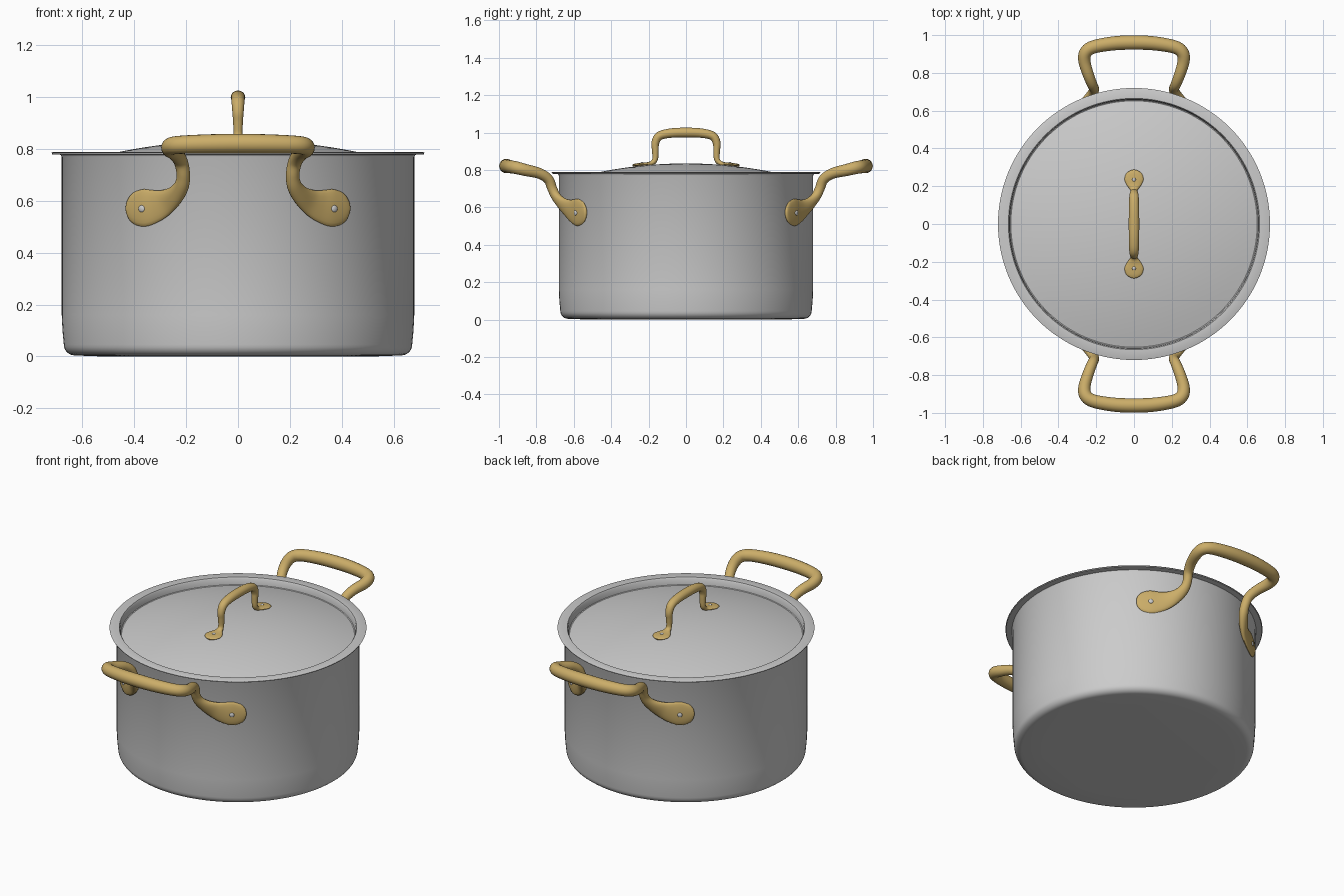
import bpy, math
from mathutils import Vector

if "Cube" in bpy.data.objects:
    bpy.data.objects.remove(bpy.data.objects["Cube"])

brass = bpy.data.materials.new("brass")
brass.diffuse_color = (0.60, 0.42, 0.14, 1)
brass.use_nodes = True
brass.node_tree.nodes["Principled BSDF"].inputs["Base Color"].default_value = brass.diffuse_color


def make(name, verts, faces, mat=None, angle=35):
    me = bpy.data.meshes.new(name)
    me.from_pydata(verts, [], faces)
    me.update()
    ob = bpy.data.objects.new(name, me)
    bpy.context.collection.objects.link(ob)
    if mat:
        me.materials.append(mat)
    bpy.ops.object.select_all(action='DESELECT')
    ob.select_set(True)
    bpy.context.view_layer.objects.active = ob
    bpy.ops.object.mode_set(mode='EDIT')
    bpy.ops.mesh.select_all(action='SELECT')
    bpy.ops.mesh.normals_make_consistent(inside=False)
    bpy.ops.object.mode_set(mode='OBJECT')
    bpy.ops.object.shade_smooth_by_angle(angle=math.radians(angle))
    return ob


def lathe(name, profile, n=128):
    """Revolve (r, z) points; the first and last lie on the axis."""
    verts, rings = [], []
    for r, z in profile:
        ring = [(r * math.cos(2 * math.pi * i / n), r * math.sin(2 * math.pi * i / n), z)
                for i in range(n)] if r > 0 else [(0, 0, z)]
        rings.append(range(len(verts), len(verts) + len(ring)))
        verts += ring
    faces = []
    for a, b in zip(rings, rings[1:]):
        for i in range(n):
            j = (i + 1) % n
            q = [a[i % len(a)], a[j % len(a)], b[j % len(b)], b[i % len(b)]]
            faces.append(list(dict.fromkeys(q)))
    return make(name, verts, faces)


def spline(pts, steps=5):
    """Catmull-Rom through tuples of any length."""
    out = []
    for i in range(len(pts) - 1):
        p = [pts[max(0, min(len(pts) - 1, i + k))] for k in (-1, 0, 1, 2)]
        for s in range(steps):
            t = s / steps
            out.append([0.5 * (2 * b + (c - a) * t + (2 * a - 5 * b + 4 * c - d) * t * t
                               + (3 * b - a - 3 * c + d) * t ** 3) for a, b, c, d in zip(*p)])
    return out + [list(pts[-1])]


def sweep(name, pts, normal, n=20):
    """Loft ellipses along (x, y, z, half width, half thickness, blend)."""
    rows = spline(pts)
    pos = [Vector(r[:3]) for r in rows]
    verts, faces = [], []
    for i, r in enumerate(rows):
        tan = (pos[min(i + 1, len(pos) - 1)] - pos[max(i - 1, 0)]).normalized()
        nor = normal(pos[i], r[5])
        nor = (nor - tan * nor.dot(tan)).normalized()
        side = tan.cross(nor)
        for k in range(n):
            a = 2 * math.pi * k / n
            verts.append(pos[i] + side * max(r[3], .003) * math.cos(a)
                         + nor * max(r[4], .002) * math.sin(a))
    for i in range(len(rows) - 1):
        for k in range(n):
            m = (k + 1) % n
            faces.append((i * n + k, i * n + m, (i + 1) * n + m, (i + 1) * n + k))
    faces += [tuple(range(n)), tuple(range(len(verts) - n, len(verts)))]
    return make(name, verts, faces, brass, 50)


def rivet(name, loc, direction, r):
    bpy.ops.mesh.primitive_uv_sphere_add(segments=16, ring_count=8, radius=r, location=loc)
    ob = bpy.context.object
    ob.name = name
    ob.scale.z = 0.5
    ob.rotation_euler = Vector(direction).to_track_quat('Z', 'Y').to_euler()
    bpy.ops.object.shade_smooth()


# pot body: rounded base, thin wall, flared rim, hollow inside
base = [(0.63 + 0.042 * math.sin(a), 0.046 - 0.042 * math.cos(a))
        for a in [math.pi / 2 * i / 6 for i in range(7)]]
lathe("pot_body", [(0, 0), (0.52, 0)] + base + [
    (0.677, 0.10), (0.68, 0.16), (0.68, 0.77), (0.684, 0.778), (0.717, 0.780),
    (0.717, 0.784), (0.68, 0.784), (0.668, 0.775), (0.667, 0.06), (0.63, 0.02), (0, 0.02)])

# lid: shallow dome sunk inside a flat flange
def dome(r):
    return 0.835 - 0.217 * r * r

radii = [0.652 * i / 12 for i in range(13)]
lathe("lid", [(r, dome(r)) for r in radii] + [
    (0.657, 0.745), (0.660, 0.780), (0.665, 0.788), (0.716, 0.788), (0.72, 0.786),
    (0.716, 0.784), (0.664, 0.782), (0.656, 0.735)]
    + [(r, dome(r) - 0.01) for r in reversed(radii)])

# side handles: riveted plate, neck, arm and thick bar
half = [
    (0.430, -0.533, 0.572, 0.012, 0.006, 0),
    (0.424, -0.538, 0.572, 0.035, 0.010, 0),
    (0.405, -0.552, 0.572, 0.059, 0.012, 0),
    (0.365, -0.580, 0.573, 0.072, 0.013, 0),
    (0.320, -0.607, 0.580, 0.063, 0.014, 0),
    (0.280, -0.632, 0.595, 0.050, 0.018, 0),
    (0.243, -0.665, 0.622, 0.037, 0.023, 0),
    (0.218, -0.695, 0.658, 0.029, 0.025, 0.1),
    (0.211, -0.715, 0.700, 0.026, 0.026, 0.3),
    (0.220, -0.736, 0.750, 0.027, 0.027, 0.6),
    (0.240, -0.785, 0.782, 0.029, 0.029, 1),
    (0.262, -0.860, 0.800, 0.032, 0.032, 1),
    (0.256, -0.908, 0.812, 0.034, 0.034, 1),
    (0.215, -0.937, 0.817, 0.035, 0.035, 1),
    (0.110, -0.956, 0.820, 0.037, 0.037, 1),
    (0.000, -0.961, 0.821, 0.038, 0.038, 1)]
for s, label in ((1, "front"), (-1, "back")):
    path = half + [(-p[0],) + p[1:] for p in half[-2::-1]]
    path = [(p[0], p[1] * s) + p[2:] for p in path]
    sweep(label + "_handle", path, lambda p, k:
          Vector((p.x, p.y, 0)).normalized() * (1 - k) + Vector((0, 0, -k)))
    for sx in (1, -1):
        d = Vector((0.365 * sx, -0.580 * s, 0)).normalized()
        rivet(label + "_handle_rivet", d * 0.697 + Vector((0, 0, 0.57)), d, 0.014)

# lid handle: round feet, slim legs and arched grip
half = [
    (0, -0.286, 0.823, 0.010, 0.004, 0),
    (0, -0.280, 0.825, 0.026, 0.006, 0),
    (0, -0.265, 0.827, 0.042, 0.008, 0),
    (0, -0.237, 0.829, 0.050, 0.009, 0),
    (0, -0.207, 0.831, 0.039, 0.010, 0),
    (0, -0.182, 0.837, 0.021, 0.013, 0.1),
    (0, -0.165, 0.858, 0.017, 0.015, 0.5),
    (0, -0.164, 0.905, 0.019, 0.018, 0.5),
    (0, -0.164, 0.945, 0.022, 0.021, 0.3),
    (0, -0.142, 0.982, 0.025, 0.023, 0),
    (0, -0.080, 0.997, 0.027, 0.025, 0),
    (0, 0.000, 1.000, 0.028, 0.026, 0)]
path = half + [(p[0], -p[1]) + p[2:] for p in half[-2::-1]]
sweep("lid_handle", path, lambda p, k:
      Vector((0, math.copysign(k, p.y), 1 - k)))
for sy in (1, -1):
    rivet("lid_rivet", (0, 0.235 * sy, 0.837), (0, 0, 1), 0.010)
